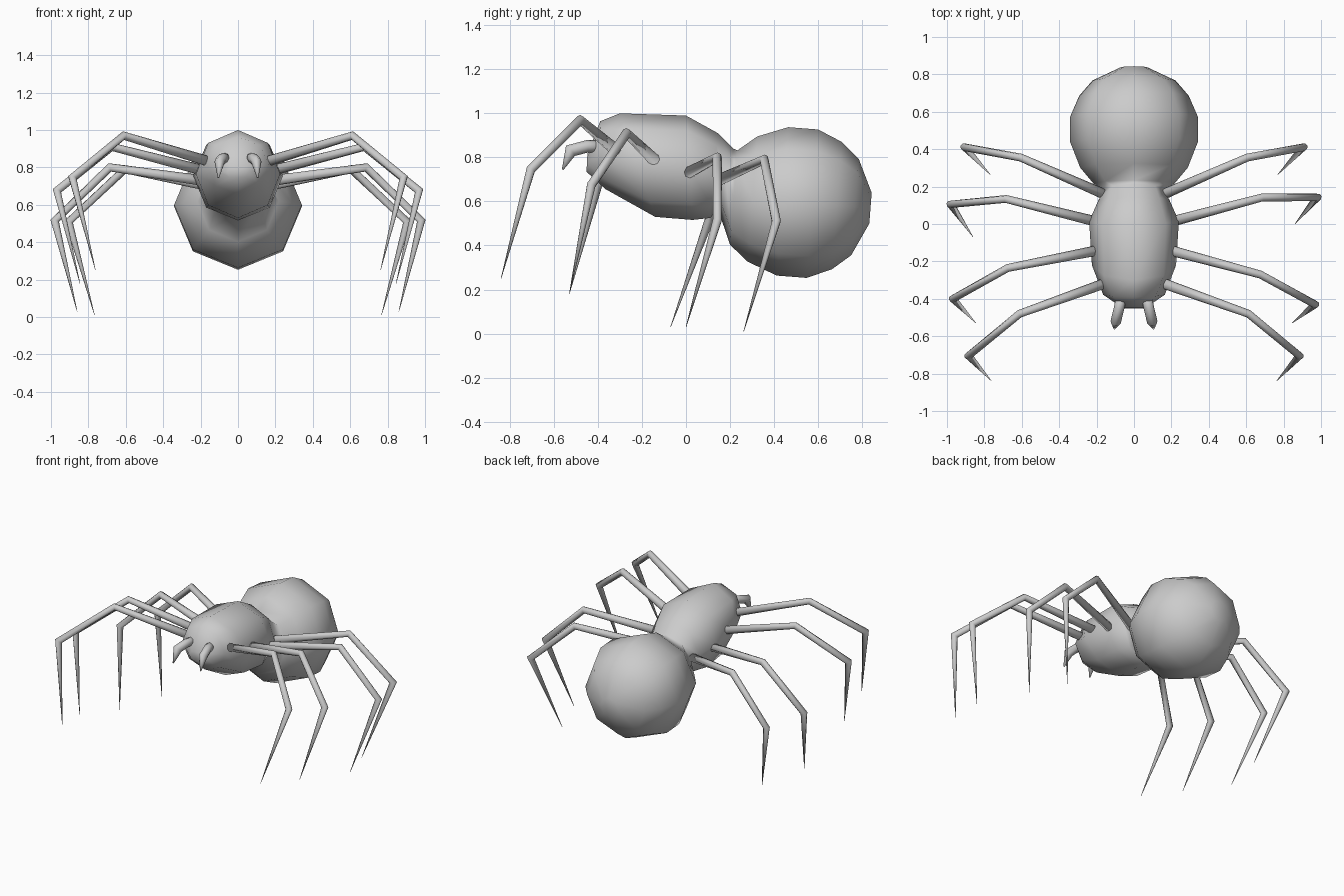
import bpy, bmesh, math
from mathutils import Vector

if "Cube" in bpy.data.objects:
    bpy.data.objects.remove(bpy.data.objects["Cube"])


def skin(name, rings):
    """Join rings of points into a closed, smooth-shaded mesh."""
    bm = bmesh.new()
    rows = [[bm.verts.new(p) for p in ring] for ring in rings]
    n = len(rows[0])
    for a, b in zip(rows, rows[1:]):
        for i in range(n):
            j = (i + 1) % n
            bm.faces.new((a[i], a[j], b[j], b[i]))
    bm.faces.new(rows[0])
    bm.faces.new(rows[-1])
    bmesh.ops.recalc_face_normals(bm, faces=bm.faces)
    for f in bm.faces:
        f.smooth = True
    me = bpy.data.meshes.new(name)
    bm.to_mesh(me)
    bm.free()
    ob = bpy.data.objects.new(name, me)
    bpy.context.collection.objects.link(ob)
    return ob


def body_ring(top, bottom, rx, n=8):
    """Octagonal ring between a top and a bottom (y, z) point."""
    t, b = Vector((0, *top)), Vector((0, *bottom))
    c, up = (t + b) / 2, (t - b) / 2
    return [c + up * math.cos(a) + Vector((rx * math.sin(a), 0, 0))
            for a in (2 * math.pi * i / n for i in range(n))]


def limb(name, pts, radii, n=8):
    """Tapered tube with mitred bends."""
    pts = [Vector(p) for p in pts]
    dirs = [(b - a).normalized() for a, b in zip(pts, pts[1:])]
    side = Vector((-dirs[0].y, dirs[0].x, 0)).normalized()
    rings = []
    for i, (p, r) in enumerate(zip(pts, radii)):
        d0, d1 = dirs[max(i - 1, 0)], dirs[min(i, len(dirs) - 1)]
        d = (d0 + d1).normalized()
        v = d.cross(side).normalized()
        u = v.cross(d)
        v = v / d.dot(d0)
        rings.append([p + r * (u * math.cos(a) + v * math.sin(a))
                      for a in (2 * math.pi * k / n for k in range(n))])
    return skin(name, rings)


# Body: head and thorax rings, waist, then the tilted round abdomen
rings = [body_ring(*r) for r in (
    ((-0.448, 0.815), (-0.452, 0.735), 0.06),
    ((-0.39, 0.964), (-0.366, 0.656), 0.165),
    ((-0.30, 1.0), (-0.14, 0.53), 0.225),
    ((0.0, 0.99), (0.03, 0.516), 0.24),
    ((0.145, 0.91), (0.11, 0.525), 0.19),
    ((0.215, 0.84), (0.145, 0.565), 0.16),
)]
centre = Vector((0.506, 0.595))
axis, up = Vector((0.997, -0.078)), Vector((0.078, 0.997))
for s, r in ((-0.29, 0.215), (-0.205, 0.285), (-0.068, 0.338), (0.068, 0.338),
             (0.18, 0.29), (0.262, 0.22), (0.333, 0.07)):
    c = centre + axis * s
    rings.append(body_ring(c + up * r, c - up * r, r * 1.01))
skin("body", rings)

# Legs: root, knee, ankle, tip; plus left-side y shifts for knee, ankle, tip
legs = {
    "rear_leg": ([(0.15, 0.155, 0.70), (0.605, 0.355, 0.79),
                  (0.905, 0.41, 0.51), (0.767, 0.262, 0.01)], (0, 0, 0)),
    "mid_rear_leg": ([(0.19, 0.01, 0.73), (0.685, 0.142, 0.80),
                      (0.98, 0.142, 0.515), (0.86, 0.0, 0.03)],
                     (-0.008, -0.037, -0.07)),
    "mid_front_leg": ([(0.19, -0.14, 0.785), (0.675, -0.27, 0.91),
                       (0.968, -0.43, 0.675), (0.845, -0.53, 0.18)],
                      (0.035, 0.03, 0.0)),
    "front_leg": ([(0.15, -0.315, 0.83), (0.612, -0.48, 0.97),
                   (0.885, -0.705, 0.745), (0.762, -0.84, 0.25)], (0, 0, 0)),
}
for name, (pts, shift) in legs.items():
    left = [(-x, y + dy, z) for (x, y, z), dy in zip(pts, (0, *shift))]
    for label, path in (("right_", pts), ("left_", left)):
        limb(label + name, path, (0.028, 0.021, 0.021, 0.001))

# Fangs
fang = [(0.065, -0.38, 0.85), (0.08, -0.45, 0.85),
        (0.098, -0.525, 0.83), (0.105, -0.56, 0.745)]
for label, s in (("right_fang", 1), ("left_fang", -1)):
    limb(label, [(s * x, y, z) for x, y, z in fang], (0.028, 0.028, 0.028, 0.004))
